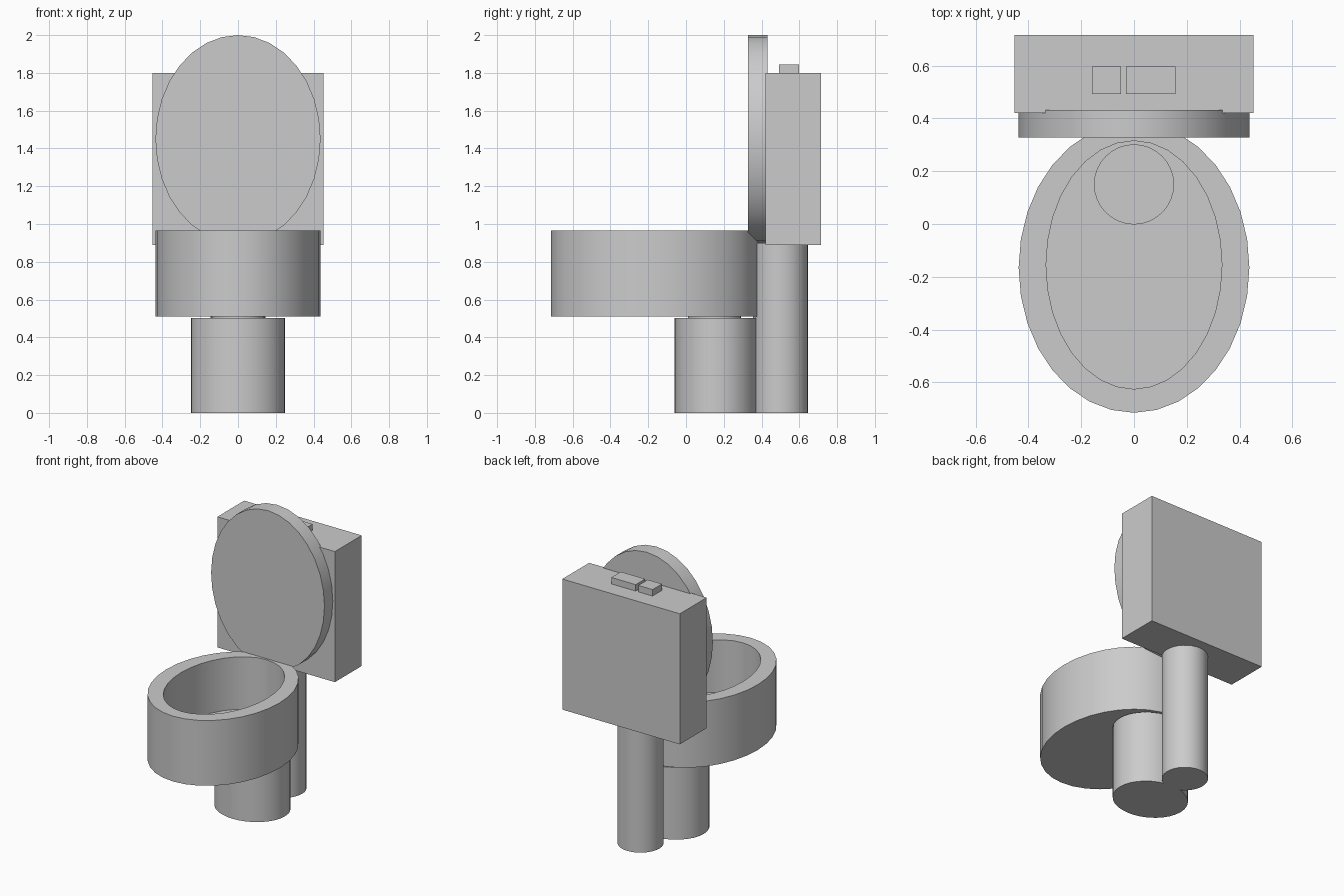
import bpy, math

if "Cube" in bpy.data.objects:
    bpy.data.objects.remove(bpy.data.objects["Cube"])

N = 32


def finish(name, verts, faces, smooth=True):
    mesh = bpy.data.meshes.new(name)
    mesh.from_pydata(verts, [], faces)
    mesh.update()
    ob = bpy.data.objects.new(name, mesh)
    bpy.context.collection.objects.link(ob)
    if smooth:
        bpy.ops.object.select_all(action='DESELECT')
        ob.select_set(True)
        bpy.context.view_layer.objects.active = ob
        bpy.ops.object.shade_smooth_by_angle(angle=math.radians(35))
    return ob


def loft(name, rings):
    """Capped skin through ellipse rings (centre_y, radius_x, radius_y, z)."""
    verts, faces = [], []
    for cy, rx, ry, z in rings:
        for i in range(N):
            a = 2 * math.pi * i / N
            verts.append((rx * math.cos(a), cy + ry * math.sin(a), z))
    for r in range(len(rings) - 1):
        for i in range(N):
            j = (i + 1) % N
            faces.append((r * N + i, r * N + j, (r + 1) * N + j, (r + 1) * N + i))
    last = (len(rings) - 1) * N
    faces.append(tuple(reversed(range(N))))
    faces.append(tuple(range(last, last + N)))
    return finish(name, verts, faces)


def box(name, x0, x1, y0, y1, z0, z1):
    verts = [(x, y, z) for z in (z0, z1) for x, y in ((x0, y0), (x1, y0), (x1, y1), (x0, y1))]
    faces = [(3, 2, 1, 0), (4, 5, 6, 7)]
    faces += [(i, (i + 1) % 4, (i + 1) % 4 + 4, i + 4) for i in range(4)]
    return finish(name, verts, faces, smooth=False)


# Bowl: outer wall, flat rim, inner wall, floor and drain recess
loft("bowl", [
    (-0.165, 0.437, 0.55, 0.51),
    (-0.165, 0.437, 0.55, 0.965),
    (-0.155, 0.333, 0.47, 0.965),
    (-0.155, 0.333, 0.47, 0.60),
    (0.15, 0.15, 0.15, 0.60),
    (0.15, 0.15, 0.15, 0.52),
])

# Neck, pedestal and flush pipe
loft("neck", [(0.15, 0.14, 0.14, 0.49), (0.15, 0.14, 0.14, 0.515)])
loft("pedestal", [(0.16, 0.25, 0.22, 0.0), (0.16, 0.25, 0.22, 0.503)])
loft("flush_pipe", [(0.50, 0.146, 0.146, 0.0), (0.50, 0.146, 0.146, 0.90)])

# Raised lid: an upright elliptical disc
lid = loft("lid", [(0, 0.437, 0.55, -0.052), (0, 0.437, 0.55, 0.052)])
lid.rotation_euler.x = math.radians(90)
lid.location = (0, 0.380, 1.45)

# Tank with two flush buttons
box("tank", -0.453, 0.453, 0.42, 0.715, 0.89, 1.80)
box("small_button", -0.16, -0.05, 0.493, 0.597, 1.79, 1.845)
box("large_button", -0.03, 0.157, 0.493, 0.597, 1.79, 1.845)
